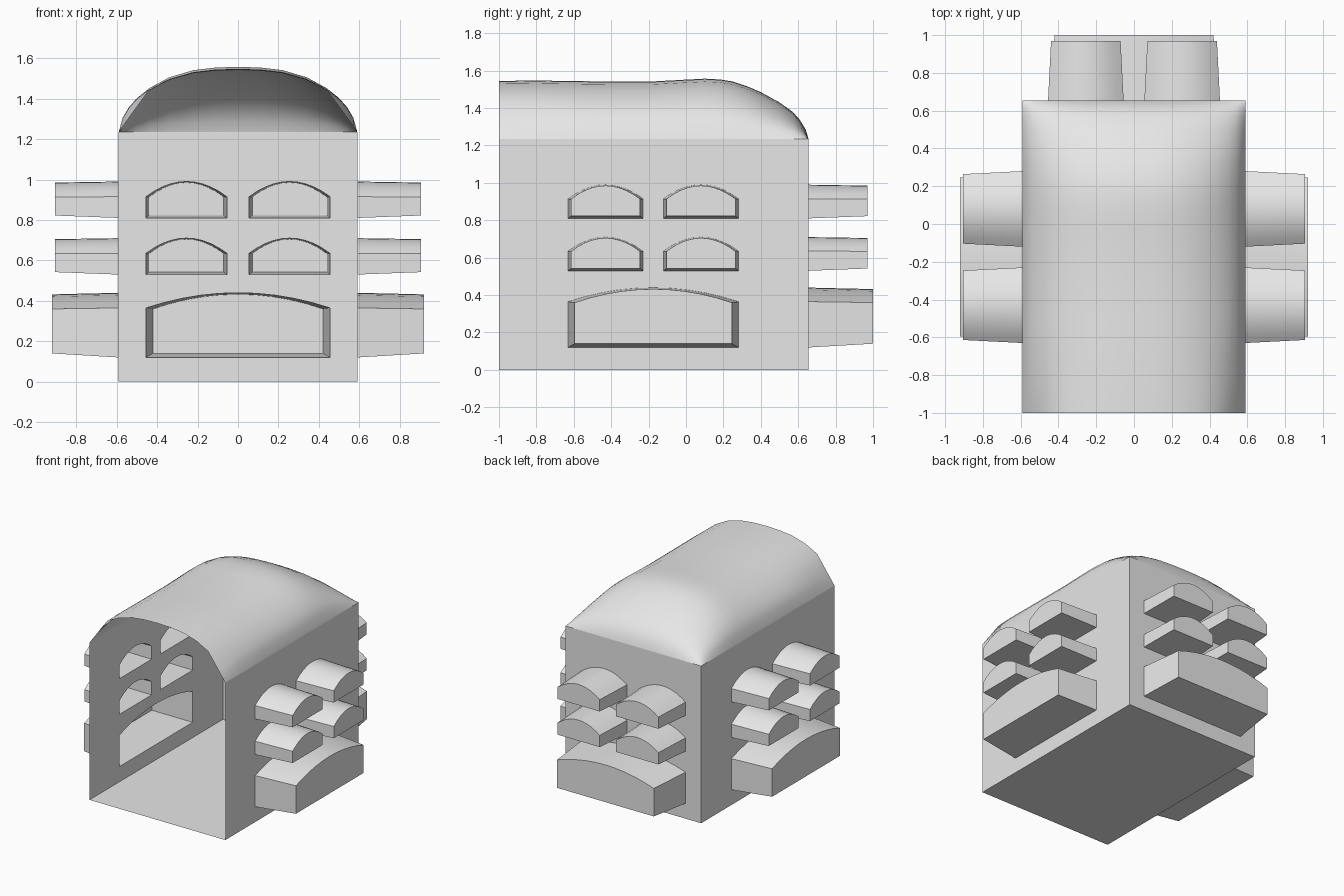
import bpy, bmesh
from mathutils import Vector

if "Cube" in bpy.data.objects:
    bpy.data.objects.remove(bpy.data.objects["Cube"])

HALF_W, FRONT, BACK, EAVE = 0.59, -1.0, 0.655, 1.235

grey = bpy.data.materials.new("plain grey")
grey.diffuse_color = (0.8, 0.8, 0.8, 1)
grey.use_nodes = True
grey.node_tree.nodes["Principled BSDF"].inputs["Base Color"].default_value = grey.diffuse_color


def finish(bm, name, angle=None):
    mesh = bpy.data.meshes.new(name)
    bm.to_mesh(mesh)
    bm.free()
    mesh.materials.append(grey)
    obj = bpy.data.objects.new(name, mesh)
    bpy.context.collection.objects.link(obj)
    if angle:
        bpy.ops.object.select_all(action='DESELECT')
        obj.select_set(True)
        bpy.context.view_layer.objects.active = obj
        bpy.ops.object.shade_smooth_by_angle(angle=angle)
    return obj


def arch(u0, u1, z0, shoulder, top, n=10):
    """Outline of an opening with a shallow arched top."""
    pts = [(u0, z0), (u1, z0)]
    for i in range(n + 1):
        t = 1 - 2 * i / n
        pts.append(((u0 + u1) / 2 + t * (u1 - u0) / 2,
                    shoulder + (top - shoulder) * (1 - t * t)))
    return pts


def openings(left, mid_l, mid_r, right, depth, big_depth):
    """Two rows of two small bays above one wide bay: (outline, end outline, depth)."""
    out = []
    for z0, sh, top in ((0.81, 0.915, 0.99), (0.53, 0.635, 0.71)):
        for a, b in ((left, mid_l), (mid_r, right)):
            out.append((arch(a, b, z0, sh, top),
                        arch(a + .016, b - .016, z0 + .012, sh - .001, top - .005), depth))
    out.append((arch(left, right, 0.12, 0.365, 0.44),
                arch(left + .035, right - .035, 0.14, 0.36, 0.432), big_depth))
    return out


def wall(name, place, outward, u0, u1, bays):
    """Flat wall with holes, each hole continuing into a hollow tapered bay."""
    bm = bmesh.new()

    def loop(pts, d):
        vs = [bm.verts.new(place(u, z, d)) for u, z in pts]
        return vs, [bm.edges.new((vs[i], vs[(i + 1) % len(vs)])) for i in range(len(vs))]

    edges = loop([(u0, 0), (u1, 0), (u1, EAVE), (u0, EAVE)], 0)[1]
    rims = []
    for pts, _, _ in bays:
        vs, es = loop(pts, 0)
        rims.append(vs)
        edges += es
    bmesh.ops.triangle_fill(bm, use_beauty=True, use_dissolve=False,
                            edges=edges, normal=outward)
    cap = None
    for rim, (_, end, depth) in zip(rims, bays):
        tip = loop(end, depth)[0]
        for i in range(len(rim)):
            j = (i + 1) % len(rim)
            bm.faces.new((rim[i], rim[j], tip[j], tip[i]))
        cap = bm.faces.new(tip)
    bmesh.ops.recalc_face_normals(bm, faces=bm.faces)
    cap.normal_update()
    if cap.normal.dot(Vector(outward)) < 0:
        bmesh.ops.reverse_faces(bm, faces=bm.faces)
    finish(bm, name, 0.4)


# Side walls with bays
side_bays = openings(-0.63, -0.23, -0.12, 0.28, 0.315, 0.33)
for side, name in ((1, "right_wall"), (-1, "left_wall")):
    wall(name, lambda u, z, d, s=side: (s * (HALF_W + d), u, z),
         (side, 0, 0), FRONT, BACK, side_bays)

# Back wall with bays
wall("back_wall", lambda u, z, d: (u, BACK + d, z), (0, 1, 0), -HALF_W, HALF_W,
     openings(-0.455, -0.055, 0.055, 0.455, 0.315, 0.345))

# Floor
bm = bmesh.new()
bm.faces.new([bm.verts.new(p) for p in ((-HALF_W, FRONT, 0), (-HALF_W, BACK, 0),
                                        (HALF_W, BACK, 0), (HALF_W, FRONT, 0))])
finish(bm, "floor")

# Vaulted roof: arch across, ridge line rounding down at the back
half = [(0, 1), (.11, .99), (.22, .95), (.34, .84), (.44, .67),
        (.50, .52), (.54, .38), (.57, .22), (HALF_W, 0)]
across = [(-x, f) for x, f in reversed(half[1:])] + half
ridge = [(-1, .31), (-.8, .312), (-.5, .308), (-.2, .306), (0, .317), (.1, .322),
         (.18, .318), (.25, .307), (.33, .28), (.4, .25), (.5, .195), (.57, .145),
         (.61, .10), (.64, .05), (BACK, 0)]
bm = bmesh.new()
rows = []
for y, h in ridge:
    row = []
    for x, f in across:
        if y == FRONT and abs(x) > .44:      # straight haunches at the open end
            f = .67 * (HALF_W - abs(x)) / (HALF_W - .44)
        row.append(bm.verts.new((x, y, EAVE + h * f)))
    rows.append(row)
for a, b in zip(rows, rows[1:]):
    for i in range(len(a) - 1):
        bm.faces.new((a[i], a[i + 1], b[i + 1], b[i]))
finish(bm, "roof", 1.2)
